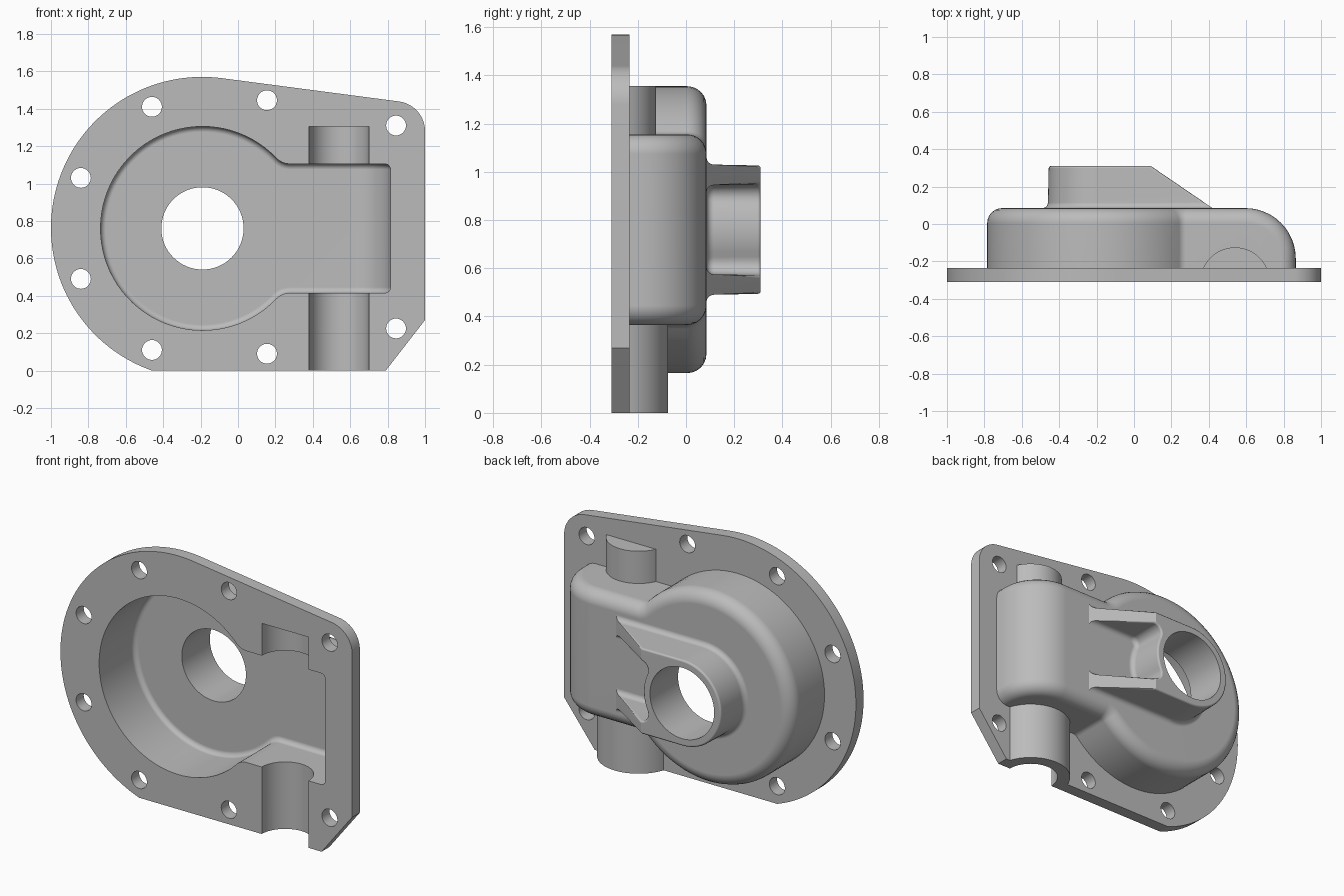
import bpy, bmesh, math
from mathutils import Vector

if "Cube" in bpy.data.objects:
    bpy.data.objects.remove(bpy.data.objects["Cube"], do_unlink=True)

CX, CZ = -0.19, 0.76          # axis of the drum and hub
FRONT, FLANGE_BACK = -0.31, -0.235
SHAFT_X = 0.54                # axis of the cross shaft

metal = bpy.data.materials.new("cast_grey")
metal.use_nodes = True
metal.diffuse_color = (0.5, 0.5, 0.5, 1)
metal.node_tree.nodes["Principled BSDF"].inputs["Base Color"].default_value = (0.5, 0.5, 0.5, 1)


def arc(cx, cy, r, a0, a1, n):
    """Points along an arc, angles in degrees, both ends included."""
    return [(cx + r * math.cos(math.radians(a0 + (a1 - a0) * i / n)),
             cy + r * math.sin(math.radians(a0 + (a1 - a0) * i / n))) for i in range(n + 1)]


def circle(cx, cy, r, n=48):
    return arc(cx, cy, r, 0, 360, n)[:-1]


def loft(rings):
    """Closed solid through rings with equal point counts."""
    bm = bmesh.new()
    vs = [[bm.verts.new(p) for p in ring] for ring in rings]
    n = len(vs[0])
    for a, b in zip(vs, vs[1:]):
        for i in range(n):
            bm.faces.new((a[i], a[(i + 1) % n], b[(i + 1) % n], b[i]))
    bm.faces.new(vs[0])
    bm.faces.new(vs[-1])
    bmesh.ops.recalc_face_normals(bm, faces=bm.faces[:])
    return bm


def along_y(pts, y0, y1):
    return loft([[(x, y, z) for x, z in pts] for y in (y0, y1)])


def along_z(pts, z0, z1):
    return loft([[(x, y, z) for x, y in pts] for z in (z0, z1)])


def make(name, bm):
    bmesh.ops.recalc_face_normals(bm, faces=bm.faces[:])
    me = bpy.data.meshes.new(name)
    bm.to_mesh(me)
    bm.free()
    me.materials.append(metal)
    ob = bpy.data.objects.new(name, me)
    bpy.context.collection.objects.link(ob)
    return ob


def round_edges(bm, edges, size, segments):
    bmesh.ops.bevel(bm, geom=edges, offset=size, offset_type='OFFSET', segments=segments,
                    profile=0.5, affect='EDGES', clamp_overlap=False)


def combine(target, tool, operation):
    """Apply a boolean and remove the tool object."""
    mod = target.modifiers.new(tool.name, 'BOOLEAN')
    mod.operation, mod.solver, mod.object = operation, 'EXACT', tool
    bpy.context.view_layer.objects.active = target
    bpy.ops.object.modifier_apply(modifier=mod.name)
    bpy.data.objects.remove(tool, do_unlink=True)


def keyhole(d):
    """Drum plus box outline, moved inwards by d."""
    a = math.degrees(math.atan2(0.445, 0.467))
    h, right = 0.395 - d, 0.865 - d
    fx = CX + 0.467
    pts = arc(CX, CZ, 0.595 - d, a, 360 - a, 64)
    pts += arc(fx, CZ - 0.445, 0.05 + d, 180 - a, 90, 6)[1:]
    pts += [(right, CZ - h), (right, CZ + h)]
    pts += arc(fx, CZ + 0.445, 0.05 + d, 270, 180 + a, 6)[:-1]
    return pts


def housing_solid(d, y0, y1, fillet):
    """Keyhole prism with a large round at the right and a fillet round the back."""
    bm = along_y(keyhole(d), y0, y1)
    right = 0.865 - d
    corner = [e for e in bm.edges if all(v.co.x > right - 1e-4 and v.co.y > y1 - 1e-4 for v in e.verts)]
    round_edges(bm, corner, 0.27 - d, 12)
    bm.normal_update()
    rim = [e for e in bm.edges if e.calc_face_angle(0) > 0.8
           and not all(v.co.y < y0 + 1e-4 for v in e.verts)]
    round_edges(bm, rim, fillet, 6)
    return bm


def hub_outline(d):
    """Hub with two tangent ribs, moved outwards by d."""
    a = math.degrees(math.atan2(0.135, 0.29))
    fx, end = CX + 0.29, 0.5
    pts = arc(CX, CZ, 0.27 + d, 90, 270, 32)
    pts += [(end, CZ - 0.27 - d), (end, CZ - 0.185 + d)]
    pts += arc(fx, CZ - 0.135, 0.05 - d, 270, 180 - a, 6)
    pts += arc(CX, CZ, 0.27 + d, -a, a, 10)[1:-1]
    pts += arc(fx, CZ + 0.135, 0.05 - d, 180 + a, 90, 6)
    pts += [(end, CZ + 0.185 - d), (end, CZ + 0.27 + d)]
    return pts


# Flange plate: big round, sloping top, rounded corner, clipped lower corner
outline = arc(0.84, 1.28, 0.16, 0, 82.55, 12)
outline += arc(-0.192, 0.762, 0.808, 82.55, 250.6, 72)
outline += [(0.79, 0), (1.0, 0.27)]
cover = make("gearbox_cover", along_y(outline, FRONT, FLANGE_BACK))

# Housing shell
combine(cover, make("housing", housing_solid(0, -0.275, 0.085, 0.08)), 'UNION')

# Hub and sloping ribs, flared at the foot
levels = [(0.05, 0.03)]
for i in range(5):
    t = math.radians(90 * i / 4)
    levels.append((0.085 + 0.03 * (1 - math.cos(t)), 0.03 * (1 - math.sin(t))))
levels.append((0.31, -0.004))
bm = loft([[(x, y, z) for x, z in hub_outline(d)] for y, d in levels])
cut = bmesh.ops.bisect_plane(bm, geom=bm.verts[:] + bm.edges[:] + bm.faces[:], dist=1e-5,
                             plane_co=Vector((0.09, 0.31, 0)), plane_no=Vector((0.225, 0.33, 0)),
                             clear_outer=True)
bmesh.ops.holes_fill(bm, edges=[g for g in cut["geom_cut"] if isinstance(g, bmesh.types.BMEdge)], sides=0)
bmesh.ops.recalc_face_normals(bm, faces=bm.faces[:])
bm.normal_update()
rim = [e for e in bm.edges if e.calc_face_angle(0) > 0.75 and all(v.co.y > 0.11 for v in e.verts)]
round_edges(bm, rim, 0.012, 3)
combine(cover, make("hub_and_ribs", bm), 'UNION')

# Half-round shaft bosses
for name, r, z0, z1 in (("lower_boss", 0.235, 0, 0.44), ("upper_boss", 0.185, 1.08, 1.355)):
    a = math.degrees(math.asin(0.03 / r))
    combine(cover, make(name, along_z(arc(SHAFT_X, FRONT, r, a, 180 - a, 32), z0, z1)), 'UNION')

# Cavity, hub bore and shaft channels
combine(cover, make("cavity", housing_solid(0.05, -0.4, 0.035, 0.03)), 'DIFFERENCE')
combine(cover, make("hub_bore", along_y(circle(CX, CZ, 0.22, 64), -0.05, 0.4)), 'DIFFERENCE')
for z0, z1 in ((-0.1, 0.5), (1.0, 1.305)):
    combine(cover, make("channel", along_z(circle(SHAFT_X, FRONT, 0.16, 64), z0, z1)), 'DIFFERENCE')

# Bolt holes
for x, z in ((-0.46, 1.41), (0.155, 1.445), (0.845, 1.31), (-0.84, 1.03),
             (-0.84, 0.49), (-0.46, 0.11), (0.155, 0.09), (0.845, 0.225)):
    combine(cover, make("bolt_hole", along_y(circle(x, z, 0.053, 32), -0.4, -0.15)), 'DIFFERENCE')

# Smooth shading with crisp edges
bpy.ops.object.select_all(action='DESELECT')
cover.select_set(True)
bpy.context.view_layer.objects.active = cover
bpy.ops.object.shade_smooth_by_angle(angle=math.radians(30))
weighted = cover.modifiers.new("weighted_normals", 'WEIGHTED_NORMAL')
weighted.keep_sharp = True
